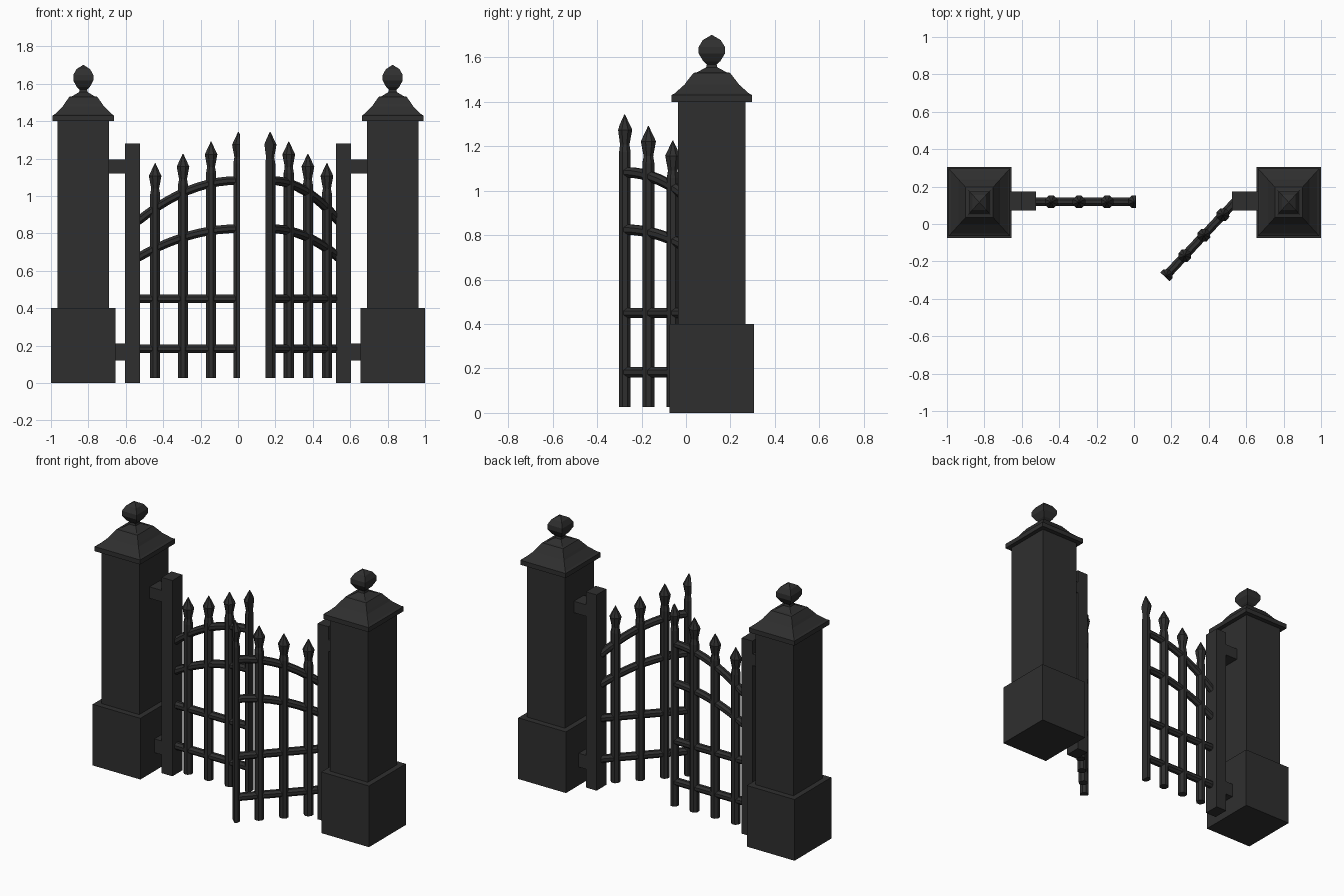
import bpy, bmesh, math
from mathutils import Matrix, Vector

if "Cube" in bpy.data.objects:
    bpy.data.objects.remove(bpy.data.objects["Cube"])

iron = bpy.data.materials.new("dark_iron")
iron.diffuse_color = (0.028, 0.028, 0.028, 1)
iron.use_nodes = True
iron.node_tree.nodes["Principled BSDF"].inputs["Base Color"].default_value = iron.diffuse_color
YC = 0.118          # depth of the gate line


def finish(bm, name, matrix):
    bm.transform(matrix)
    bmesh.ops.recalc_face_normals(bm, faces=bm.faces)
    me = bpy.data.meshes.new(name)
    bm.to_mesh(me)
    bm.free()
    me.materials.append(iron)
    ob = bpy.data.objects.new(name, me)
    bpy.context.collection.objects.link(ob)
    return ob


def loft(rings):
    """Skin a list of rings of points and cap both ends."""
    bm = bmesh.new()
    vs = [[bm.verts.new(p) for p in ring] for ring in rings]
    n = len(rings[0])
    for a, b in zip(vs, vs[1:]):
        for i in range(n):
            j = (i + 1) % n
            bm.faces.new((a[i], a[j], b[j], b[i]))
    bm.faces.new(vs[0])
    bm.faces.new(vs[-1])
    return bm


def box(name, x0, x1, y0, y1, z0, z1, matrix):
    rings = [[(x0, y0, z), (x1, y0, z), (x1, y1, z), (x0, y1, z)] for z in (z0, z1)]
    finish(loft(rings), name, matrix)


# Square pillar outline: (half depth, height)
PILLAR = [(0.19, 0), (0.19, 0.40), (0.151, 0.40), (0.151, 1.40), (0.181, 1.40),
          (0.181, 1.43), (0.168, 1.437), (0.122, 1.478), (0.112, 1.492),
          (0.082, 1.53), (0.066, 1.533), (0.025, 1.555), (0.022, 1.568),
          (0.038, 1.582), (0.059, 1.617), (0.059, 1.647), (0.040, 1.678),
          (0.002, 1.70)]


def pillar(name, matrix):
    rings = [[(-0.827 + sx * r * 0.908, 0.116 + sy * r, z)
              for sx, sy in ((-1, -1), (1, -1), (1, 1), (-1, 1))] for r, z in PILLAR]
    finish(loft(rings), name, matrix)


def picket(name, x, tip, matrix, cut=None):
    prof = [(0.028, 0.027), (0.028, tip - 0.168), (0.022, tip - 0.135),
            (0.035, tip - 0.068), (0.002, tip)]
    n = 8
    rings = [[(x + r * math.cos(math.tau * (i + 0.5) / n) * 1.04,
               YC + r * math.sin(math.tau * (i + 0.5) / n) * 1.04, z)
              for i in range(n)] for r, z in prof]
    bm = loft(rings)
    if cut is not None:     # flat meeting edge of the leaf
        res = bmesh.ops.bisect_plane(bm, geom=bm.verts[:] + bm.edges[:] + bm.faces[:],
                                     plane_co=(cut, 0, 0), plane_no=(1, 0, 0),
                                     clear_outer=True)
        edges = [e for e in bm.edges if e.is_boundary]
        bmesh.ops.holes_fill(bm, edges=edges, sides=0)
    finish(bm, name, matrix)


def rail(name, top, bend, matrix, r=0.025):
    steps, n = (10 if bend else 1), 8
    rings = []
    for k in range(steps + 1):
        x = -0.535 + 0.535 * k / steps
        c = Vector((x, YC, top - bend * x * x))
        t = Vector((1, 0, -2 * bend * x)).normalized()
        up = Vector((-t.z, 0, t.x))
        rings.append([c + r * (math.cos(math.tau * (i + 0.5) / n) * up
                               + math.sin(math.tau * (i + 0.5) / n) * Vector((0, 1, 0)))
                      for i in range(n)])
    finish(loft(rings), name, matrix)


mirror = Matrix.Scale(-1, 4, (1, 0, 0))
pivot = Matrix.Translation((0.538, YC + 0.003, 0))
swing = pivot @ Matrix.Rotation(math.radians(47), 4, 'Z') @ pivot.inverted()

for side, fixed, leaf in (("left", Matrix(), Matrix()),
                          ("right", mirror, swing @ mirror)):
    # Pillar, hinge post and brackets
    pillar(side + "_pillar", fixed)
    box(side + "_hinge_post", -0.603, -0.525, 0.072, 0.174, 0, 1.28, fixed)
    box(side + "_upper_bracket", -0.70, -0.60, 0.072, 0.174, 1.12, 1.195, fixed)
    box(side + "_lower_bracket", -0.70, -0.60, 0.072, 0.174, 0.12, 0.21, fixed)
    # Gate leaf: rails and spear pickets
    for name, top, bend in (("bottom", 0.183, 0), ("middle", 0.45, 0),
                            ("lower_arch", 0.825, 0.54), ("upper_arch", 1.083, 0.76)):
        rail(f"{side}_{name}_rail", top, bend, leaf)
    for i, (x, tip) in enumerate(((-0.443, 1.175), (-0.294, 1.225), (-0.144, 1.29))):
        picket(f"{side}_picket_{i + 1}", x, tip, leaf)
    picket(side + "_end_picket", 0.002, 1.342, leaf, cut=0.011)
